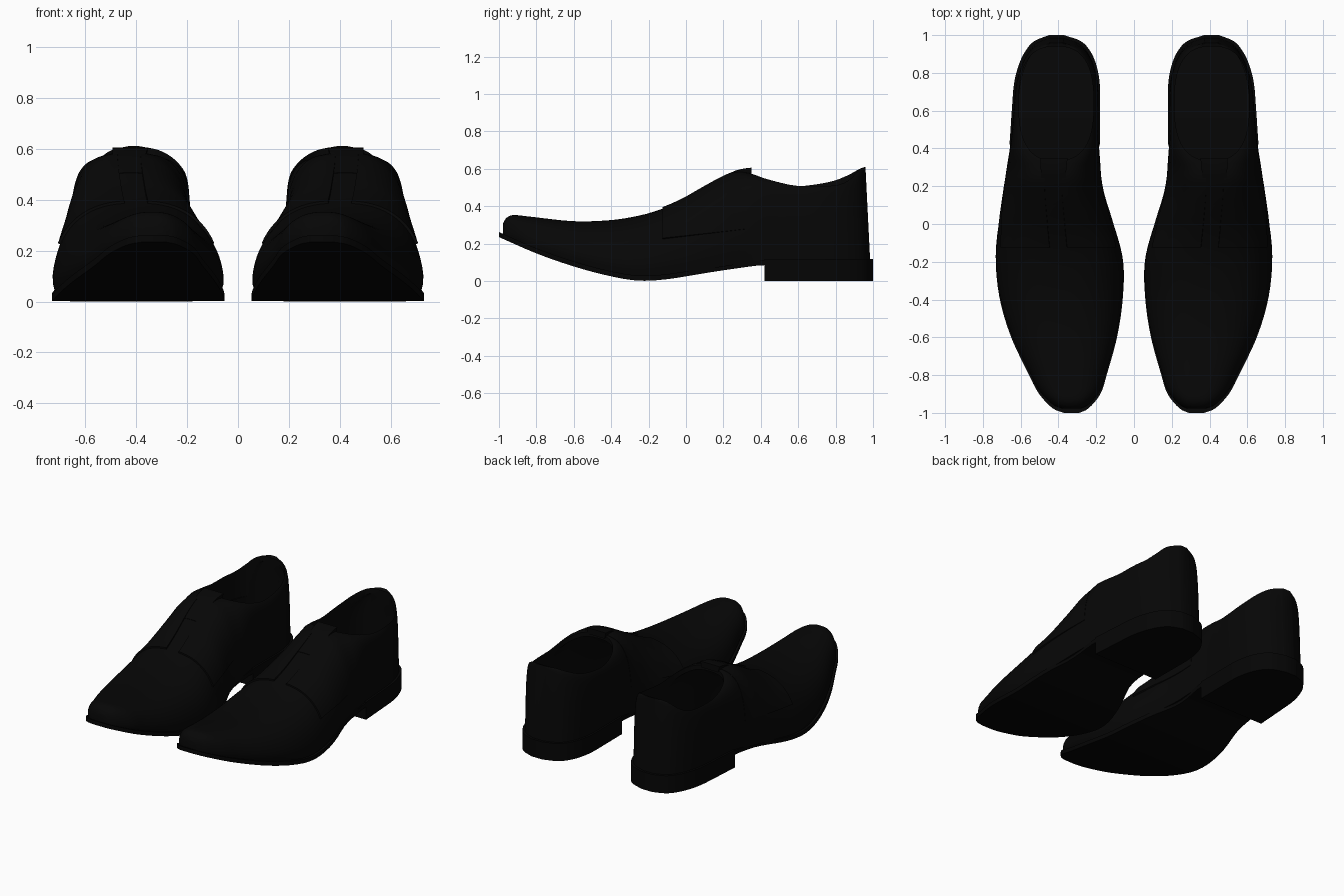
import bpy, bmesh, math

if "Cube" in bpy.data.objects:
    bpy.data.objects.remove(bpy.data.objects["Cube"])

def material(name, v):
    m = bpy.data.materials.new(name)
    m.diffuse_color = (v, v, v, 1)
    m.use_nodes = True
    m.node_tree.nodes["Principled BSDF"].inputs["Base Color"].default_value = m.diffuse_color
    return m

LEATHER = material("black leather", 0.002)
RUBBER = material("black sole", 0.0016)

# y, inner x, outer x of the footprint (right-hand shoe, toe at -y)
OUTLINE = [(-1, .29, .37), (-.98, .245, .425), (-.9, .178, .502), (-.8, .145, .555),
           (-.6, .09, .65), (-.4, .06, .71), (-.2, .057, .732), (0, .105, .72),
           (.2, .163, .692), (.4, .18, .662), (.6, .18, .647), (.75, .182, .634),
           (.85, .202, .607), (.92, .235, .572), (.97, .285, .525), (1, .37, .45)]
# y, underside z of the sole
BOTTOM = [(-1, .235), (-.8, .148), (-.6, .078), (-.4, .025), (-.25, .002), (-.1, .01),
          (.1, .042), (.3, .072), (.42, .085), (1, .088)]
# y, top z of the upper
TOP = [(-1, .28), (-.98, .305), (-.965, .333), (-.93, .352), (-.85, .346), (-.6, .32), (-.4, .326),
       (-.25, .35), (-.13, .385), (-.02, .435), (.06, .482), (.17, .545), (.25, .58),
       (.34, .578), (.42, .555), (.5, .54), (.6, .532), (.75, .545), (.85, .568), (1, .618)]
# y, squareness exponent, inward lean
SHAPE = [(-1, 2.6, 0), (-.5, 2.5, 0), (-.2, 2.55, 0), (0, 2.4, 0), (.2, 2.6, 0), (.32, 3.4, .02),
         (.5, 8, .06), (1, 10, .06)]


def curve(table, y, col=1):
    """Smooth interpolation of a table column."""
    n = len(table)
    y = min(max(y, table[0][0]), table[-1][0])
    i = 0
    while i < n - 2 and y > table[i + 1][0]:
        i += 1

    def slope(k):
        a, b = table[max(k - 1, 0)], table[min(k + 1, n - 1)]
        return (b[col] - a[col]) / (b[0] - a[0])
    h = table[i + 1][0] - table[i][0]
    t = (y - table[i][0]) / h
    a, b = table[i][col], table[i + 1][col]
    return (a * (1 + 2 * t) * (1 - t) ** 2 + b * t * t * (3 - 2 * t)
            + h * (slope(i) * t * (1 - t) ** 2 - slope(i + 1) * t * t * (1 - t)))


def dims(y):
    """Centre, half width, base, height, exponent and lean of the upper at y."""
    a, b = curve(OUTLINE, y / .98), curve(OUTLINE, y / .98, 2)
    zb = curve(BOTTOM, y) + .02
    return (a + b) / 2, (b - a) / 2, zb, curve(TOP, y) - zb, curve(SHAPE, y), curve(SHAPE, y, 2)


def skin(y, ang, off=0.0):
    """Point on the surface of the upper, raised by off."""
    cx, w, zb, h, n, lean = dims(y)
    c, s = math.cos(ang), max(math.sin(ang), 0)
    sz = s ** (2 / n)
    pinch = 1 - .05 * max(0, 1 - sz / .25) ** 2
    x = cx + (w + off) * math.copysign(abs(c) ** (2 / n), c) * (1 - lean * sz) * pinch
    z = zb + (h + off) * sz
    y -= .05 * (z - .2) * min(max((y - .4) / .55, 0), 1)
    return x, y, z


def lining(y, ang):
    """Point on the inside of the upper."""
    x, yy, z = skin(y, ang, -.022)
    zb = dims(y)[2]
    return x, yy, zb + .02 + .94 * (z - zb)


def spread(y0, y1, n):
    """Stations packed closer at both ends."""
    return [(y0 + y1) / 2 - (y1 - y0) / 2 * math.cos(math.pi * i / n) for i in range(n + 1)]


def loft(name, rings, mat):
    bm = bmesh.new()
    rows = [[bm.verts.new(p) for p in r] for r in rings]
    k = len(rows[0])
    for a, b in zip(rows, rows[1:]):
        for i in range(k):
            bm.faces.new((a[i], a[(i + 1) % k], b[(i + 1) % k], b[i]))
    bm.faces.new(rows[0])
    bm.faces.new(rows[-1])
    bmesh.ops.recalc_face_normals(bm, faces=bm.faces)
    me = bpy.data.meshes.new(name)
    bm.to_mesh(me)
    bm.free()
    ob = bpy.data.objects.new(name, me)
    bpy.context.collection.objects.link(ob)
    me.materials.append(mat)
    return ob


def finish(ob):
    """Smooth shading, then mirror to the other foot."""
    bpy.ops.object.select_all(action='DESELECT')
    bpy.context.view_layer.objects.active = ob
    ob.select_set(True)
    bpy.ops.object.shade_smooth_by_angle(angle=math.radians(35))
    ob.modifiers.new("other_foot", 'MIRROR')


def carve(ob, cutter):
    cutter.hide_render = True
    cut = ob.modifiers.new("cut", 'BOOLEAN')
    cut.operation, cut.object, cut.solver = 'DIFFERENCE', cutter, 'EXACT'
    bpy.context.view_layer.objects.active = ob
    bpy.ops.object.modifier_apply(modifier=cut.name)
    bpy.data.objects.remove(cutter)


def slab(name, y0, y1, zlow, zhigh, inset):
    """Flat-sided layer following the footprint."""
    rings = []
    for y in spread(y0, y1, 56):
        a, b = curve(OUTLINE, y) + inset(y), curve(OUTLINE, y, 2) - inset(y)
        rings.append([(a, y, zlow(y)), (b, y, zlow(y)), (b, y, zhigh(y)), (a, y, zhigh(y))])
    finish(loft(name, rings, RUBBER))


def panel(name, ys, span, off):
    """Thin raised piece lying on the upper between two angles."""
    rings = []
    for y in ys:
        lo, hi = span(y)
        angs = [lo + (hi - lo) * i / 14 for i in range(15)]
        rings.append([skin(y, a, off(y)) for a in angs] + [skin(y, a, -.01) for a in reversed(angs)])
    finish(loft(name, rings, LEATHER))


# sole, narrowed under the arch, and stacked heel
slab("sole", -1, 1, lambda y: curve(BOTTOM, y), lambda y: curve(BOTTOM, y) + .027,
     lambda y: .025 * math.exp(-((y - .2) / .15) ** 2))
slab("heel", .42, 1, lambda y: 0, lambda y: .118, lambda y: 0)

# upper: closed arch sections, hollowed, then the foot opening cut out
upper = loft("upper", [[skin(y, math.pi * i / 40) for i in range(41)] for y in spread(-.978, .98, 72)], LEATHER)
carve(upper, loft("hollow_cutter", [[lining(y, math.pi * i / 30) for i in range(31)]
                                    for y in spread(-.92, .957, 47)], LEATHER))
oval = []
for i in range(56):
    a = 2 * math.pi * i / 56
    c, s = math.cos(a), math.sin(a)
    oval.append((.412 + .198 * math.copysign(abs(c) ** .77, c), .638 + .302 * math.copysign(abs(s) ** .77, s)))
carve(upper, loft("opening_cutter", [[(x, y, z) for x, y in oval] for z in (.33, .9)], LEATHER))
finish(upper)


# lacing flaps either side of the tongue
def flap_span(y):
    cx, w, zb, h, n, lean = dims(y)
    low = .225 + .12 * (y + .12)
    return math.asin(((low - zb) / h) ** (n / 2)), math.acos((.045 / w) ** (n / 2))


flap_ys = [-.125 + .45 * i / 24 for i in range(25)]
flap_off = lambda y: .010 - .008 * (y + .125) / .45
panel("outer_lacing_flap", flap_ys, flap_span, flap_off)
panel("inner_lacing_flap", flap_ys, lambda y: tuple(math.pi - a for a in flap_span(y)), flap_off)


# tongue rising at the front of the opening
def tongue_span(y):
    cx, w, zb, h, n, lean = dims(y)
    a = math.acos((.065 / w) ** (n / 2))
    return a, math.pi - a


panel("tongue", [.1 + .25 * i / 14 for i in range(15)], tongue_span,
      lambda y: .002 + .028 * max(0, (y - .24) / .11))
